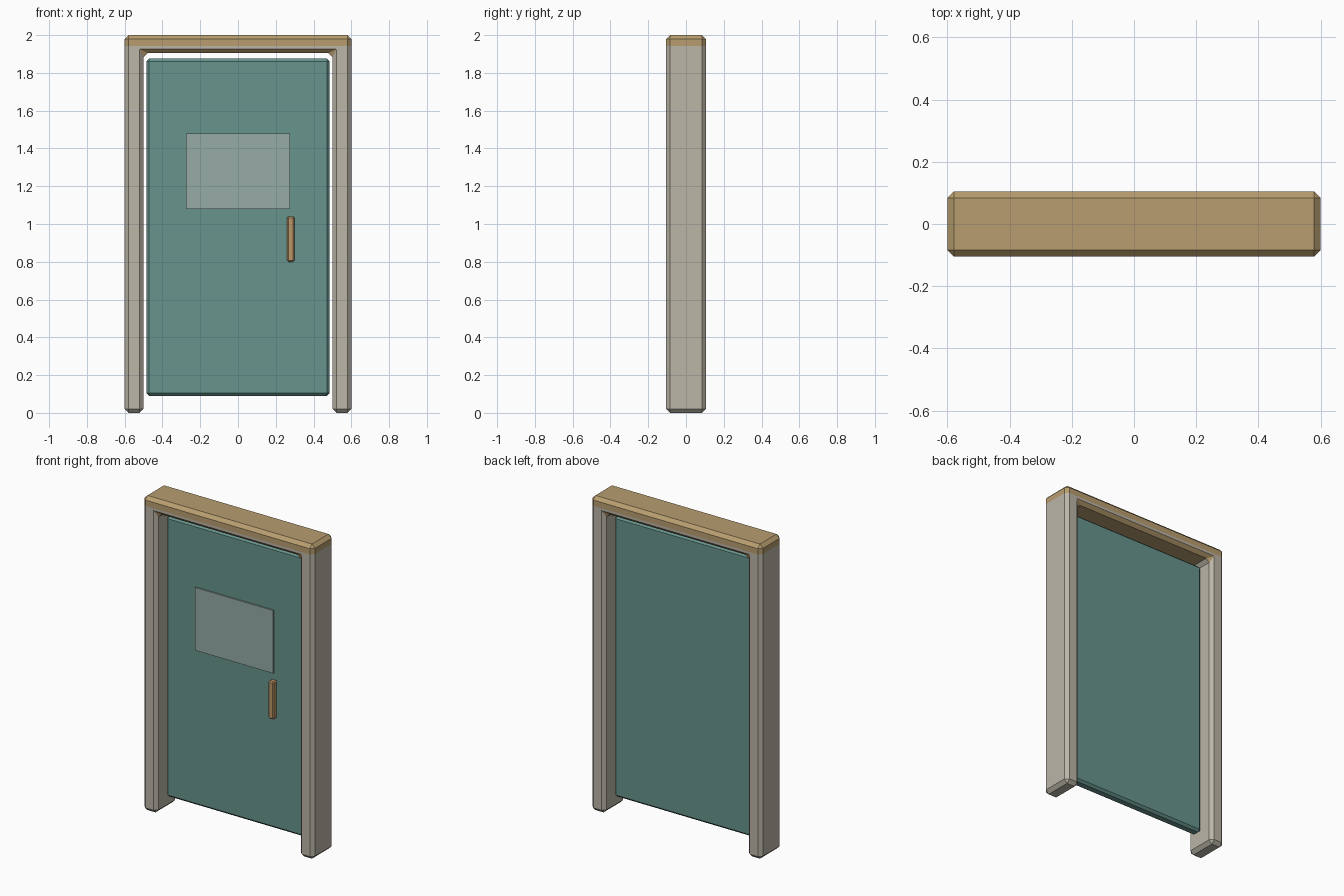
import bpy
import bmesh

if "Cube" in bpy.data.objects:
    bpy.data.objects.remove(bpy.data.objects["Cube"])


def material(name, rgb):
    m = bpy.data.materials.new(name)
    m.diffuse_color = (*rgb, 1.0)
    m.use_nodes = True
    m.node_tree.nodes["Principled BSDF"].inputs["Base Color"].default_value = m.diffuse_color
    return m


CREAM = material("warm grey paint", (0.50, 0.465, 0.39))
WOOD = material("tan wood", (0.48, 0.34, 0.16))
TEAL = material("teal paint", (0.135, 0.295, 0.265))
GLASS = material("pale window", (0.305, 0.41, 0.385))
HANDLE = material("orange wood", (0.50, 0.31, 0.135))


def finish(name, bm, mats):
    bmesh.ops.recalc_face_normals(bm, faces=bm.faces[:])
    mesh = bpy.data.meshes.new(name)
    bm.to_mesh(mesh)
    bm.free()
    for m in mats:
        mesh.materials.append(m)
    ob = bpy.data.objects.new(name, mesh)
    bpy.context.collection.objects.link(ob)
    return ob


def chamfer(bm, width):
    # Only real corners, not seams inside flat faces
    edges = [e for e in bm.edges if e.calc_face_angle(0) > 0.3]
    bmesh.ops.bevel(bm, geom=edges, offset=width, segments=1, affect='EDGES',
                    profile=0.5, clamp_overlap=True)


def prism(outline, y0, y1, bevel):
    """Outline in x,z pushed from y0 to y1, with chamfered corners."""
    bm = bmesh.new()
    face = bm.faces.new([bm.verts.new((x, y0, z)) for x, z in outline])
    out = bmesh.ops.extrude_face_region(bm, geom=[face])
    for v in out["geom"]:
        if isinstance(v, bmesh.types.BMVert):
            v.co.y = y1
    bmesh.ops.recalc_face_normals(bm, faces=bm.faces[:])
    if bevel:
        chamfer(bm, bevel)
    return bm


def box(name, x0, x1, y0, y1, z0, z1, bevel, mat):
    bm = prism([(x0, z0), (x1, z0), (x1, z1), (x0, z1)], y0, y1, bevel)
    return finish(name, bm, [mat])


# Door frame: one chamfered arch shape, grey jambs and a wooden header
half = [(0.6, 0), (0.6, 2.0)]
inner = [(0.5, 1.905), (0.5, 0)]
outline = ([(-x, z) for x, z in half] + half[::-1]
           + inner[::-1] + [(-x, z) for x, z in inner])
frame = prism(outline, -0.105, 0.105, 0.0215)
for co, no in (((0, 0, 1.942), (0, 0, 1)),
               ((0.522, 0, 0), (1, 0, 0)), ((-0.522, 0, 0), (1, 0, 0))):
    bmesh.ops.bisect_plane(frame, geom=frame.verts[:] + frame.edges[:] + frame.faces[:],
                           plane_co=co, plane_no=no)
for f in frame.faces:
    c = f.calc_center_median()
    header = c.z > 1.942 or (c.z > 1.9 and abs(c.x) < 0.52)
    f.material_index = 1 if header else 0
finish("door_frame", frame, [CREAM, WOOD])

# Door leaf hanging in the middle of the frame
box("door_leaf", -0.485, 0.485, -0.032, 0.032, 0.09, 1.875, 0.014, TEAL)

# Window plate on the front
box("window_pane", -0.275, 0.275, -0.041, -0.032, 1.08, 1.48, 0, GLASS)

# Upright pull handle
box("pull_handle", 0.26, 0.298, -0.07, -0.03, 0.80, 1.04, 0.007, HANDLE)
